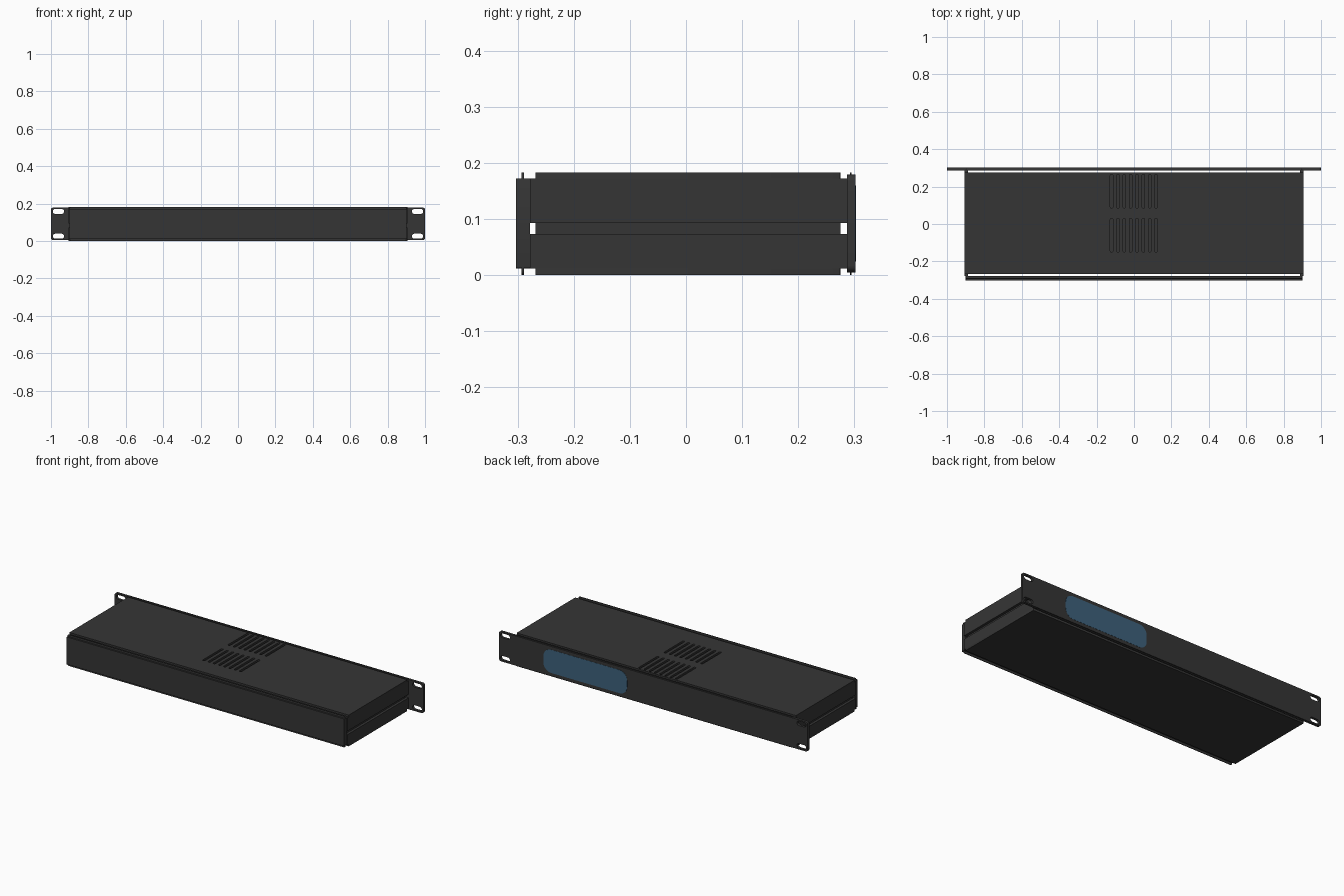
import bpy, math
from mathutils import Matrix

if "Cube" in bpy.data.objects:
    bpy.data.objects.remove(bpy.data.objects["Cube"])


def material(name, rgb):
    m = bpy.data.materials.new(name)
    m.diffuse_color = (*rgb, 1)
    m.use_nodes = True
    m.node_tree.nodes["Principled BSDF"].inputs["Base Color"].default_value = m.diffuse_color
    return m


CHARCOAL = material("charcoal", (0.036, 0.036, 0.036))
BLUE = material("dark_blue", (0.047, 0.12, 0.2))


def rounded(x0, x1, y0, y1, r, seg=6):
    """Outline of a rectangle with round corners."""
    pts = []
    for cx, cy, a in ((x1 - r, y1 - r, 0), (x0 + r, y1 - r, 90),
                      (x0 + r, y0 + r, 180), (x1 - r, y0 + r, 270)):
        for i in range(seg + 1):
            t = math.radians(a + 90 * i / seg)
            pts.append((cx + r * math.cos(t), cy + r * math.sin(t)))
    return pts


def plate(name, outlines, lo, hi, upright=False, mat=CHARCOAL):
    """Filled plate; outlines after the first are holes. lo..hi spans z (or y if upright)."""
    cu = bpy.data.curves.new(name, 'CURVE')
    cu.dimensions = '2D'
    cu.fill_mode = 'BOTH'
    cu.extrude = (hi - lo) / 2
    for pts in outlines:
        s = cu.splines.new('POLY')
        s.points.add(len(pts) - 1)
        for p, co in zip(s.points, pts):
            p.co = (*co, 0, 1)
        s.use_cyclic_u = True
    tmp = bpy.data.objects.new(name + "_curve", cu)
    bpy.context.collection.objects.link(tmp)
    dg = bpy.context.evaluated_depsgraph_get()
    me = bpy.data.meshes.new_from_object(tmp.evaluated_get(dg))
    bpy.data.objects.remove(tmp)
    mid = (lo + hi) / 2
    if upright:
        me.transform(Matrix.Translation((0, mid, 0)) @ Matrix.Rotation(math.pi / 2, 4, 'X'))
    else:
        me.transform(Matrix.Translation((0, 0, mid)))
    me.materials.clear()
    me.materials.append(mat)
    ob = bpy.data.objects.new(name, me)
    bpy.context.collection.objects.link(ob)
    return ob


def box(name, x, y, z):
    bpy.ops.mesh.primitive_cube_add(size=1, location=[(a + b) / 2 for a, b in (x, y, z)])
    ob = bpy.context.object
    ob.name = name
    ob.data.transform(Matrix.Diagonal([b - a for a, b in (x, y, z)] + [1]))
    ob.data.materials.append(CHARCOAL)
    return ob


# lid with two groups of vent slots, and plain floor
vents = [rounded(-0.12 + 0.034 * i - 0.007, -0.12 + 0.034 * i + 0.007, y - 0.09, y + 0.09, 0.006, 3)
         for y in (-0.06, 0.175) for i in range(8)]
cover = rounded(-0.905, 0.905, -0.268, 0.275, 0.002, 2)
plate("lid", [cover] + vents, 0.172, 0.183)
plate("floor", [cover], 0.0, 0.012)

# side walls in two halves, with a recessed rail behind the groove
for side, s in (("left", -1), ("right", 1)):
    xs = sorted((s * 0.888, s * 0.905))
    box(f"{side}_wall_upper", xs, (-0.278, 0.287), (0.093, 0.172))
    box(f"{side}_wall_lower", xs, (-0.278, 0.287), (0.012, 0.073))
    box(f"{side}_rail", sorted((s * 0.88, s * 0.89)), (-0.268, 0.275), (0.06, 0.106))

# plain end panel with a thin full-height sheet inside it
plate("end_panel", [rounded(-0.9, 0.9, 0.012, 0.172, 0.003, 3)], -0.303, -0.278, True)
plate("end_sheet", [rounded(-0.9, 0.9, 0.0, 0.183, 0.01)], -0.293, -0.289, True)

# wide rack panel with mounting slots in the ears
slots = [rounded(s * 0.96 - 0.03, s * 0.96 + 0.03, z - 0.013, z + 0.013, 0.0125)
         for s in (-1, 1) for z in (0.026, 0.158)]
plate("rack_panel", [rounded(-1, 1, 0.005, 0.179, 0.012)] + slots, 0.287, 0.302, True)
plate("rack_sheet", [rounded(-0.9, 0.9, 0.0, 0.183, 0.01)], 0.292, 0.295, True)

# blue display window
plate("display_window", [rounded(0.169, 0.712, 0.024, 0.16, 0.05, 8)], 0.300, 0.303, True, BLUE)
